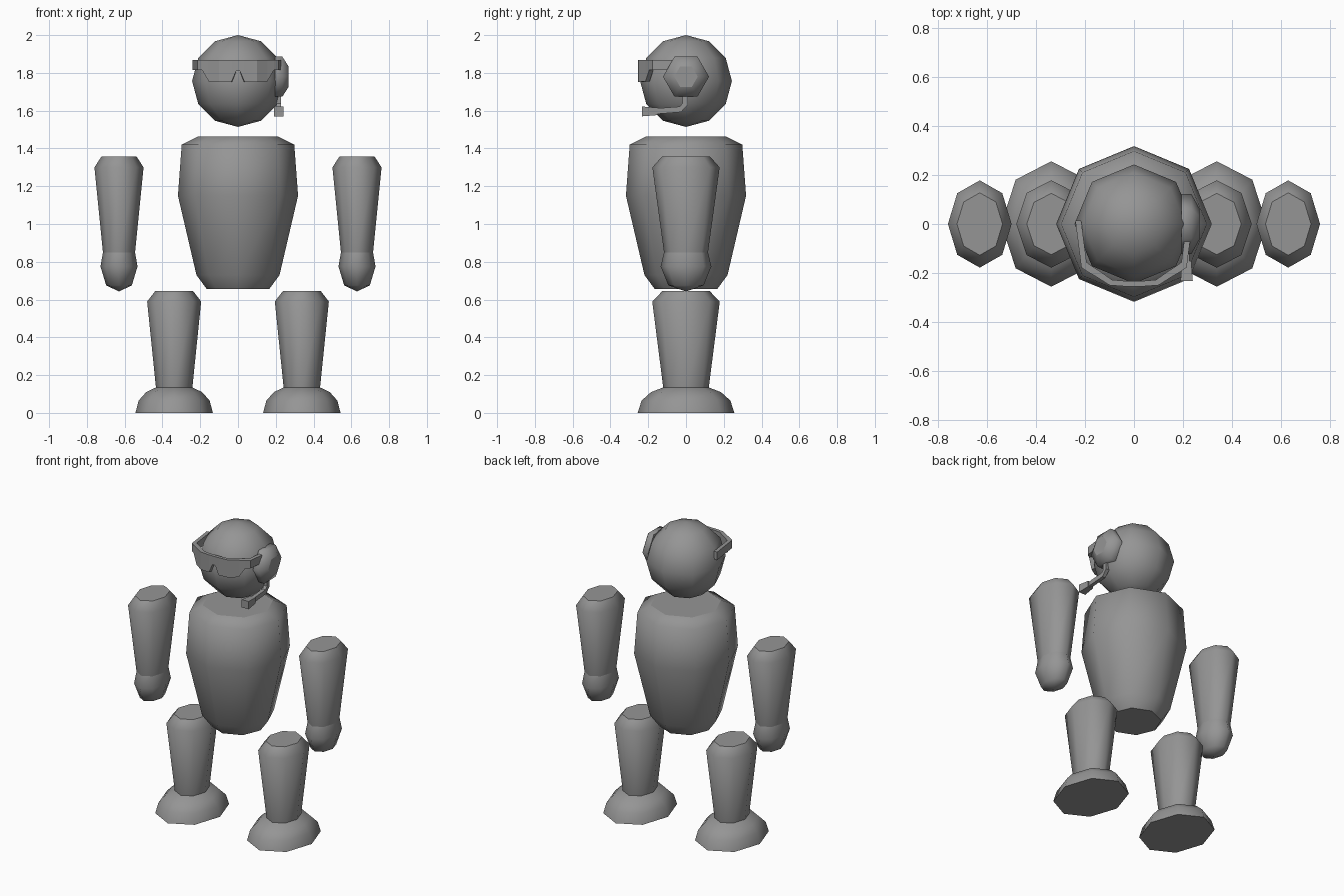
import bpy, bmesh, math
from mathutils import Vector

cube = bpy.data.objects.get("Cube")
if cube:
    bpy.data.objects.remove(cube)

grey = bpy.data.materials.new("plain_grey")
grey.use_nodes = True
COL = (0.3, 0.3, 0.3, 1)
grey.diffuse_color = COL
grey.node_tree.nodes["Principled BSDF"].inputs["Base Color"].default_value = COL


def finish(bm, name, smooth):
    bmesh.ops.recalc_face_normals(bm, faces=bm.faces)
    for f in bm.faces:
        f.smooth = smooth and abs(f.normal.z) < 0.999
    me = bpy.data.meshes.new(name)
    bm.to_mesh(me)
    bm.free()
    me.materials.append(grey)
    ob = bpy.data.objects.new(name, me)
    bpy.context.collection.objects.link(ob)
    return ob


def lathe(name, profile, x=0, depth=1.0, sides=8):
    """Stack of (radius, z) rings; zero radius closes in a point."""
    bm = bmesh.new()
    rings = []
    for r, z in profile:
        n = sides if r > 0 else 1
        rings.append([bm.verts.new((x + r * math.cos(math.tau * i / sides),
                                    r * depth * math.sin(math.tau * i / sides), z))
                      for i in range(n)])
    for a, b in zip(rings, rings[1:]):
        for i in range(sides):
            j = (i + 1) % sides
            quad = [a[i % len(a)], a[j % len(a)], b[j % len(b)], b[i % len(b)]]
            bm.faces.new(list(dict.fromkeys(quad)))
    for ring in (rings[0], rings[-1]):
        if len(ring) > 1:
            bm.faces.new(ring)
    return finish(bm, name, True)


# Head and torso
lathe("head", [(0.243 * math.sin(math.pi * i / 6) if 0 < i < 6 else 0,
                1.757 - 0.243 * math.cos(math.pi * i / 6)) for i in range(7)])
lathe("torso", [(0.165, 0.655), (0.22, 0.73), (0.318, 1.15), (0.298, 1.42), (0.215, 1.462)])

# Limbs on both sides
for side, s in (("left", 1), ("right", -1)):
    lathe(side + "_arm", [(0.085, 0.85), (0.13, 1.3), (0.093, 1.357)], s * 0.63, 1.37)
    lathe(side + "_hand", [(0, 0.643), (0.068, 0.675), (0.098, 0.775), (0.085, 0.85)],
          s * 0.63, 1.37)
    lathe(side + "_leg", [(0.096, 0.13), (0.143, 0.59), (0.1, 0.645)], s * 0.338, 1.25)
    lathe(side + "_foot", [(0.205, 0), (0.188, 0.065), (0.148, 0.11), (0.096, 0.135)],
          s * 0.338, 1.25)

# Wraparound visor: (x, y, lower edge) along one half, mirrored to the other
half = [(0.01, -0.255, 1.81), (0.035, -0.255, 1.752), (0.1, -0.25, 1.752),
        (0.155, -0.215, 1.755), (0.19, -0.195, 1.815), (0.215, -0.178, 1.815),
        (0.24, 0.015, 1.815)]
path = [(-x, y, z) for x, y, z in reversed(half)] + half
bm = bmesh.new()
sections = []
for x, y, z in path:
    ix, iy = x * 0.9, y + 0.022 * (y < -0.1)
    sections.append([bm.verts.new(p) for p in
                     ((x, y, z), (x, y, 1.868), (ix, iy, 1.868), (ix, iy, z))])
for a, b in zip(sections, sections[1:]):
    for i in range(4):
        j = (i + 1) % 4
        bm.faces.new((a[i], a[j], b[j], b[i]))
bm.faces.new(sections[0])
bm.faces.new(sections[-1])
finish(bm, "visor", False)

# Hexagonal domed earpiece, stacked along x
ear = lathe("earpiece", [(0.122, 0), (0.122, 0.04), (0.062, 0.073)], sides=6)
ear.rotation_euler = (math.pi / 2, 0, math.pi / 2)
ear.location = (0.195, 0, 1.78)

# Microphone boom: square tube swept in the side plane
boom = [Vector(p) for p in ((-0.005, 1.7), (-0.005, 1.635), (-0.03, 1.607), (-0.16, 1.597))]
bm = bmesh.new()
prev = None
for i, p in enumerate(boom):
    d = (boom[min(i + 1, 3)] - boom[max(i - 1, 0)]).normalized() * 0.015
    n = Vector((-d.y, d.x))
    ring = [bm.verts.new((0.215 + dx, p.x + k * n.x, p.y + k * n.y))
            for dx, k in ((-0.012, -1), (0.012, -1), (0.012, 1), (-0.012, 1))]
    if prev:
        for a in range(4):
            b = (a + 1) % 4
            bm.faces.new((prev[a], prev[b], ring[b], ring[a]))
    else:
        bm.faces.new(ring)
    prev = ring
bm.faces.new(prev)
finish(bm, "microphone_boom", False)

# Microphone block
bm = bmesh.new()
bmesh.ops.create_cube(bm, size=1)
for v in bm.verts:
    taper = 0.75 if v.co.y > 0 else 1
    v.co = (0.215 + v.co.x * 0.05 * taper, -0.192 + v.co.y * 0.08, 1.596 + v.co.z * 0.052 * taper)
finish(bm, "microphone", False)
